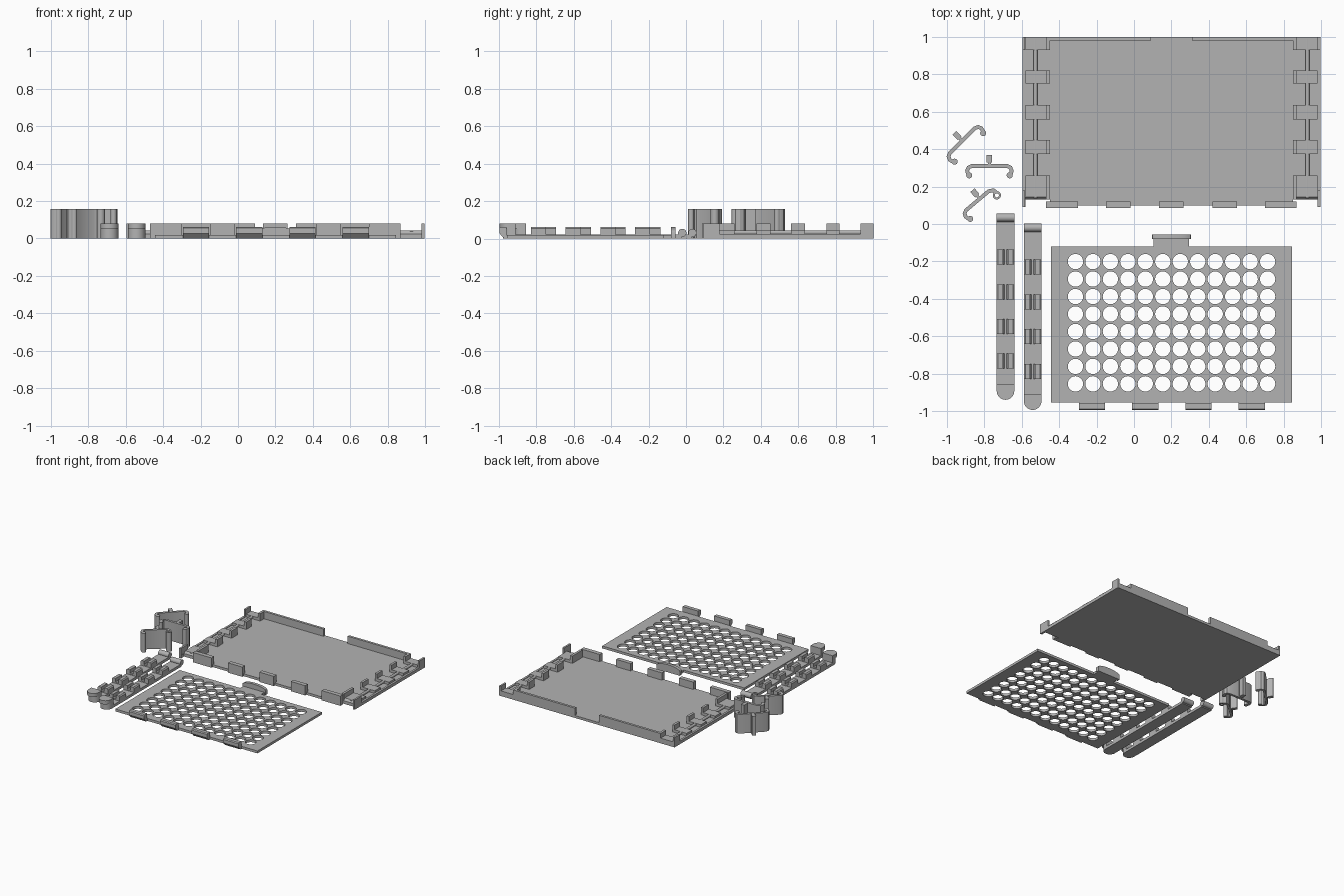
import bpy, bmesh, math
from mathutils import Vector, Matrix

if "Cube" in bpy.data.objects:
    bpy.data.objects.remove(bpy.data.objects["Cube"])

grey = bpy.data.materials.new("plain grey")
grey.diffuse_color = (0.45, 0.45, 0.45, 1)
grey.use_nodes = True
grey.node_tree.nodes["Principled BSDF"].inputs["Base Color"].default_value = grey.diffuse_color


def finish(name, bm, smooth=False):
    bmesh.ops.recalc_face_normals(bm, faces=bm.faces)
    me = bpy.data.meshes.new(name)
    bm.to_mesh(me)
    bm.free()
    me.materials.append(grey)
    ob = bpy.data.objects.new(name, me)
    bpy.context.collection.objects.link(ob)
    if smooth:
        bpy.ops.object.select_all(action='DESELECT')
        ob.select_set(True)
        bpy.context.view_layer.objects.active = ob
        bpy.ops.object.shade_smooth_by_angle(angle=math.radians(30))
    return ob


def box(bm, x0, x1, y0, y1, z0, z1):
    m = Matrix.Translation(((x0 + x1) / 2, (y0 + y1) / 2, (z0 + z1) / 2))
    bmesh.ops.create_cube(bm, size=1, matrix=m @ Matrix.Diagonal((x1 - x0, y1 - y0, z1 - z0, 1)))


def prism(bm, pts, a, b, axis):
    """Extrude a profile from a to b; profile is (x,y) for z, (y,z) for x, (x,z) for y."""
    def put(p, t):
        return {'x': (t, p[0], p[1]), 'y': (p[0], t, p[1]), 'z': (p[0], p[1], t)}[axis]
    lo = [bm.verts.new(put(p, a)) for p in pts]
    hi = [bm.verts.new(put(p, b)) for p in pts]
    bm.faces.new(lo)
    bm.faces.new(hi[::-1])
    n = len(pts)
    for i in range(n):
        bm.faces.new((lo[i], lo[(i + 1) % n], hi[(i + 1) % n], hi[i]))


def arc(cx, cy, r, a0, a1, n):
    return [(cx + r * math.cos(math.radians(a0 + (a1 - a0) * i / n)),
             cy + r * math.sin(math.radians(a0 + (a1 - a0) * i / n))) for i in range(n + 1)]


def rod(bm, cx, cy, r, a, b, axis):
    prism(bm, arc(cx, cy, r, 0, 345, 23), a, b, axis)


def stroke(path, w):
    """Outline of a polyline thickened to width w."""
    p = [Vector(q) for q in path]
    left, right = [], []
    for i, q in enumerate(p):
        d0 = (q - p[i - 1]).normalized() if i else (p[1] - q).normalized()
        d1 = (p[i + 1] - q).normalized() if i < len(p) - 1 else d0
        d = (d0 + d1).normalized()
        n = Vector((-d.y, d.x)) * (w / 2 / max(d.dot(d0), 0.5))
        left.append(tuple(q + n))
        right.append(tuple(q - n))
    return left + right[::-1]


# ---- Tray -------------------------------------------------------------
CX = 0.20                                   # tray centre line
bm = bmesh.new()
box(bm, -0.45, 0.85, 0.10, 1.0, 0, 0.02)
finish("tray_floor", bm)

bm = bmesh.new()
for x0, x1 in ((-0.45, 0.09), (0.31, 0.85)):
    box(bm, x0, x1, 0.98, 1.0, 0.015, 0.08)
finish("tray_back_wall", bm)

bm = bmesh.new()
for x0 in (-0.47, -0.15, 0.135, 0.42, 0.70):
    x1 = x0 + (0.17 if x0 in (-0.47, 0.70) else 0.13)
    box(bm, x0, x1, 0.085, 0.12, 0.0, 0.08)
finish("tray_front_tabs", bm)

TEETH = ((0.13, 0.26), (0.375, 0.45), (0.56, 0.635), (0.75, 0.82), (0.93, 1.0))
for s, side in ((-1, "left"), (1, "right")):
    def sbox(b, u0, u1, y0, y1, z0, z1):
        xa, xb = sorted((CX + s * u0, CX + s * u1))
        box(b, xa, xb, y0, y1, z0, z1)
    bm = bmesh.new()
    sbox(bm, 0.65, 0.785, 0.13, 1.0, 0, 0.02)
    sbox(bm, 0.78, 0.797, 0.09, 1.0, 0, 0.025)
    finish(side + "_hinge_floor", bm)
    # low hinge blocks with a tall inner wall
    bm = bmesh.new()
    for y0, y1 in TEETH:
        sbox(bm, 0.65, 0.67, y0, y1, 0.01, 0.08)
        f = 0.015 if y0 == 0.13 else 0
        xs = sorted((CX + s * 0.67, CX + s * 0.78))
        prism(bm, [(y0, 0.01), (y1, 0.01), (y1, 0.042), (y0 + f, 0.042), (y0, 0.025)],
              xs[0], xs[1], 'x')
    finish(side + "_hinge_blocks", bm)
    # tall outer end plates
    bm = bmesh.new()
    sbox(bm, 0.782, 0.797, 0.09, 0.18, 0, 0.08)
    sbox(bm, 0.782, 0.797, 0.93, 1.0, 0, 0.08)
    finish(side + "_end_plates", bm)
    bm = bmesh.new()
    rod(bm, CX + s * 0.727, 0.032, 0.011, 0.14, 0.99, 'y')
    finish(side + "_hinge_rod", bm, True)

# ---- Perforated lid ---------------------------------------------------
bm = bmesh.new()
box(bm, -0.445, 0.845, -0.955, -0.12, 0, 0.02)
lid = finish("lid_plate", bm)
bm = bmesh.new()
for i in range(12):
    for j in range(8):
        prism(bm, arc(-0.313 + 0.0934 * i, -0.201 - 0.0934 * j, 0.041, 0, 348.75, 31),
              -0.05, 0.07, 'z')
cutter = finish("hole_cutter", bm)
cutter.hide_render = True
mod = lid.modifiers.new("holes", 'BOOLEAN')
mod.operation = 'DIFFERENCE'
mod.solver = 'EXACT'
mod.object = cutter
bpy.context.view_layer.objects.active = lid
bpy.ops.object.modifier_apply(modifier="holes")
bpy.data.objects.remove(cutter)

bm = bmesh.new()
tab = [(-0.95, 0.0), (-0.97, 0.0), (-0.995, 0.027), (-0.995, 0.055), (-0.988, 0.062),
       (-0.957, 0.062), (-0.957, 0.02), (-0.95, 0.02)]
for i in range(4):
    prism(bm, tab, -0.295 + 0.285 * i, -0.155 + 0.285 * i, 'x')
finish("lid_front_tabs", bm)

# latch with arched upright plate
bm = bmesh.new()
box(bm, 0.105, 0.295, -0.125, -0.075, 0, 0.02)
arch = [(0.095, 0.0), (0.305, 0.0)]
arch += [(0.2 + 0.105 * math.cos(t * math.pi / 12),
          0.035 + 0.027 * math.sin(t * math.pi / 12)) for t in range(13)]
prism(bm, arch, -0.08, -0.055, 'y')
finish("lid_latch", bm, True)

# ---- Locking strips ---------------------------------------------------
for name, cx, dy in (("outer", -0.687, 0.0), ("inner", -0.542, -0.054)):
    h = 0.047
    bm = bmesh.new()
    box(bm, cx - h, cx + h, -0.87 + dy, 0.03 + dy, 0, 0.022)
    finish(name + "_strip_base", bm)
    # grooved snap blocks
    bm = bmesh.new()
    groove = [(-h, 0.01), (h, 0.01), (h, 0.054), (h - 0.008, 0.062), (0.013, 0.062),
              (0.013, 0.035), (0.006, 0.027), (-0.006, 0.027), (-0.013, 0.035),
              (-0.013, 0.062), (-h + 0.008, 0.062), (-h, 0.054)]
    for i in range(4):
        y1 = -0.137 - 0.1855 * i + dy
        prism(bm, [(cx + a, z) for a, z in groove], y1 - 0.08, y1, 'y')
    finish(name + "_strip_snap_blocks", bm)
    # rolled end
    bm = bmesh.new()
    rod(bm, 0.034 + dy, 0.03, 0.022, cx - h, cx + h, 'x')
    finish(name + "_strip_rolled_end", bm, True)
    # rounded thumb end: upper tongue over a shorter foot
    bm = bmesh.new()
    for y, z0, z1 in ((-0.893, 0.05, 0.08), (-0.875, 0.0, 0.05)):
        pts = [(cx + h, -0.855 + dy)] + [(cx - h, -0.855 + dy)]
        pts += arc(cx, y + dy, h, 180, 360, 16)
        prism(bm, pts, z0, z1, 'z')
    finish(name + "_strip_thumb_end", bm, True)

# ---- Spring clips -----------------------------------------------------
H = 0.157
hook = [(0.095, 0), (0.112, -0.008), (0.119, -0.024), (0.116, -0.04), (0.106, -0.052)]
mirror = [(-x, y) for x, y in hook[::-1]]
ring_end = [(0.062, 0), (0.085, -0.012), (0.09, -0.03)]
for name, x, y, ang, ring in (("diagonal_clip", -0.918, 0.445, 45, False),
                              ("straight_clip", -0.773, 0.310, 0, False),
                              ("ring_clip", -0.825, 0.135, 40, True)):
    bm = bmesh.new()
    prism(bm, stroke(mirror + (ring_end if ring else hook), 0.02), 0, H, 'z')
    rod(bm, -0.108, -0.05, 0.016, 0, H, 'z')
    if ring:
        outer, inner = arc(0.082, -0.045, 0.022, 0, 345, 23), arc(0.082, -0.045, 0.011, 0, 345, 23)
        for i in range(24):
            k = (i + 1) % 24
            prism(bm, [outer[i], outer[k], inner[k], inner[i]], 0, H, 'z')
    else:
        rod(bm, 0.108, -0.05, 0.016, 0, H, 'z')
    # stem with a small head
    box(bm, -0.008, 0.008, 0.005, 0.04, 0, H)
    box(bm, -0.015, 0.015, 0.02, 0.06, 0, H)
    bm.transform(Matrix.Translation((x, y, 0)) @ Matrix.Rotation(math.radians(ang), 4, 'Z'))
    finish(name, bm, True)
